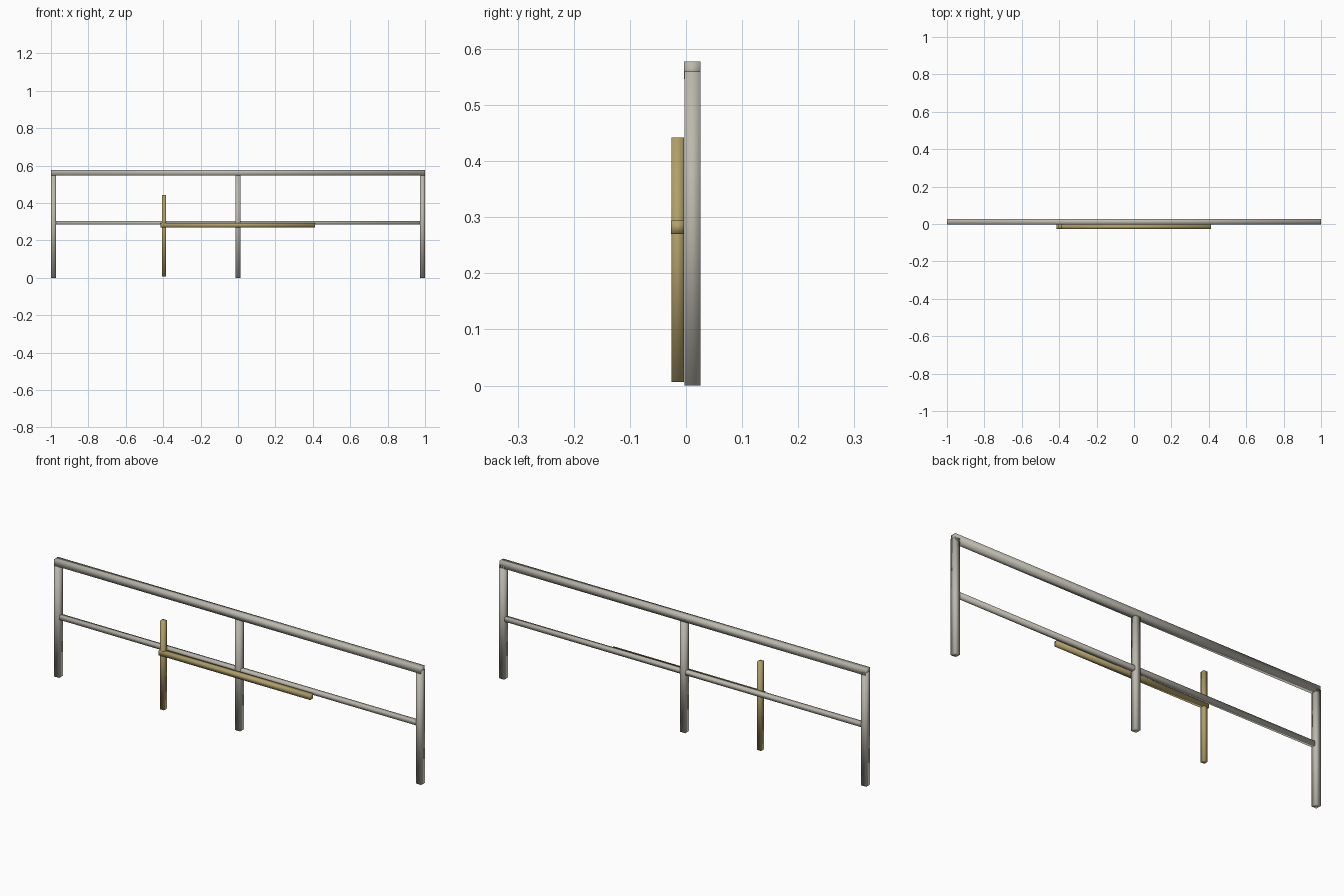
import bpy
import bmesh
from mathutils import Vector

cube = bpy.data.objects.get("Cube")
if cube:
    bpy.data.objects.remove(cube, do_unlink=True)


def material(name, colour):
    mat = bpy.data.materials.new(name)
    mat.use_nodes = True
    mat.diffuse_color = colour
    mat.node_tree.nodes["Principled BSDF"].inputs["Base Color"].default_value = colour
    return mat


grey = material("weathered grey", (0.50, 0.48, 0.42, 1))
tan = material("tan wood", (0.44, 0.35, 0.14, 1))


def beam(name, low, high, mat):
    """Softly shaded square beam between two opposite corners."""
    low, high = Vector(low), Vector(high)
    bm = bmesh.new()
    bmesh.ops.create_cube(bm, size=1)
    bmesh.ops.scale(bm, vec=high - low, verts=bm.verts)
    bmesh.ops.translate(bm, vec=(low + high) / 2, verts=bm.verts)
    for face in bm.faces:
        face.smooth = True
    mesh = bpy.data.meshes.new(name)
    bm.to_mesh(mesh)
    bm.free()
    mesh.materials.append(mat)
    obj = bpy.data.objects.new(name, mesh)
    bpy.context.collection.objects.link(obj)


FRONT, BACK, HALF = -0.003, 0.026, 0.014

# Upright posts
for name, x in (("right_post", -0.986), ("middle_post", 0), ("left_post", 0.986)):
    beam(name, (x - HALF, FRONT, 0), (x + HALF, BACK, 0.56), grey)

# Rails
beam("top_rail", (-0.999, FRONT - 0.0005, 0.546), (0.999, BACK, 0.578), grey)
beam("lower_rail", (-0.975, 0.001, 0.284), (0.975, 0.022, 0.305), grey)

# Tan stake and bar leaning on the front
beam("front_stake", (-0.406, -0.026, 0.006), (-0.385, -0.004, 0.442), tan)
beam("front_bar", (-0.414, -0.0265, 0.27), (0.412, -0.0035, 0.294), tan)
